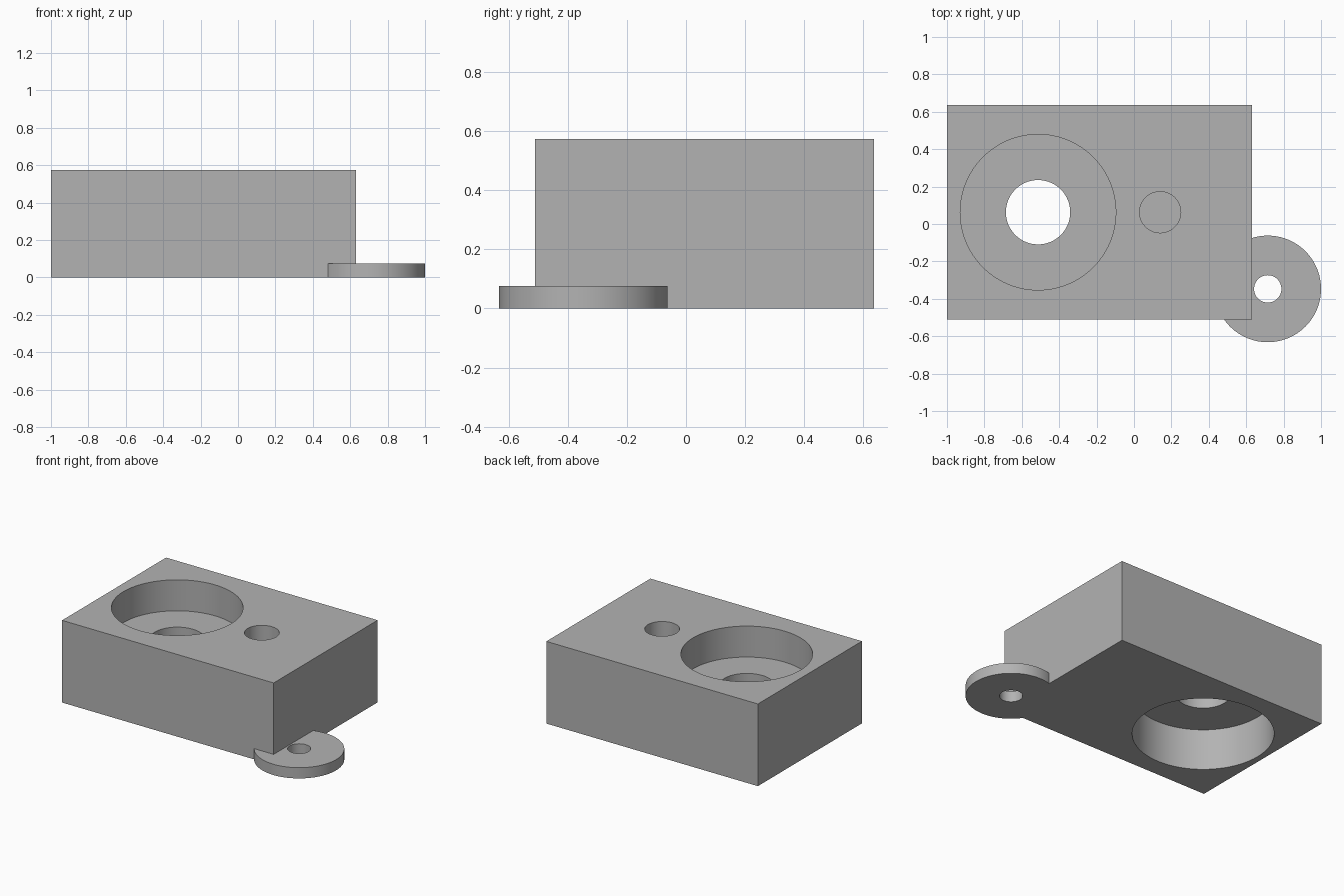
import bpy
import math

if "Cube" in bpy.data.objects:
    bpy.data.objects.remove(bpy.data.objects["Cube"], do_unlink=True)

# One plain grey for the whole casting
grey = bpy.data.materials.new("plain_grey")
grey.use_nodes = True
grey.diffuse_color = (0.45, 0.45, 0.45, 1)
grey.node_tree.nodes["Principled BSDF"].inputs["Base Color"].default_value = (0.45, 0.45, 0.45, 1)


def cylinder(name, x, y, radius, bottom, top):
    bpy.ops.mesh.primitive_cylinder_add(
        vertices=96, radius=radius, depth=top - bottom,
        location=(x, y, (bottom + top) / 2))
    obj = bpy.context.object
    obj.name = name
    obj.data.materials.append(grey)
    return obj


def combine(target, tool, operation):
    """Apply a boolean and discard the tool."""
    mod = target.modifiers.new(tool.name, "BOOLEAN")
    mod.operation = operation
    mod.solver = "EXACT"
    mod.object = tool
    bpy.ops.object.select_all(action="DESELECT")
    target.select_set(True)
    bpy.context.view_layer.objects.active = target
    bpy.ops.object.modifier_apply(modifier=mod.name)
    bpy.data.objects.remove(tool, do_unlink=True)


LEFT, RIGHT, FRONT, BACK, HEIGHT = -1.0, 0.632, -0.51, 0.636, 0.573
MID_Y = (FRONT + BACK) / 2
BORE_X = -0.513

# Rectangular block
bpy.ops.mesh.primitive_cube_add(
    size=1, location=((LEFT + RIGHT) / 2, MID_Y, HEIGHT / 2))
block = bpy.context.object
block.name = "block_with_mounting_tab"
block.scale = (RIGHT - LEFT, BACK - FRONT, HEIGHT)
bpy.ops.object.transform_apply(location=True, rotation=False, scale=True)
block.data.materials.append(grey)

# Round tab at the front corner, flush with the underside
tab_x, tab_y = 0.715, -0.347
combine(block, cylinder("tab", tab_x, tab_y, 0.285, 0, 0.075), "UNION")

# Upper and lower bores joined by a through hole, blind hole, tab hole
for cut in (
    ("upper_bore", BORE_X, MID_Y, 0.416, 0.357, 0.7),
    ("lower_bore", BORE_X, MID_Y, 0.445, -0.1, 0.286),
    ("through_hole", BORE_X, MID_Y, 0.172, 0.2, 0.5),
    ("blind_hole", 0.14, MID_Y, 0.11, 0.286, 0.7),
    ("tab_hole", tab_x, tab_y, 0.073, -0.1, 0.2),
):
    combine(block, cylinder(*cut), "DIFFERENCE")

# Smooth round walls with sharp rims
block.select_set(True)
bpy.context.view_layer.objects.active = block
bpy.ops.object.shade_smooth_by_angle(angle=math.radians(30))
